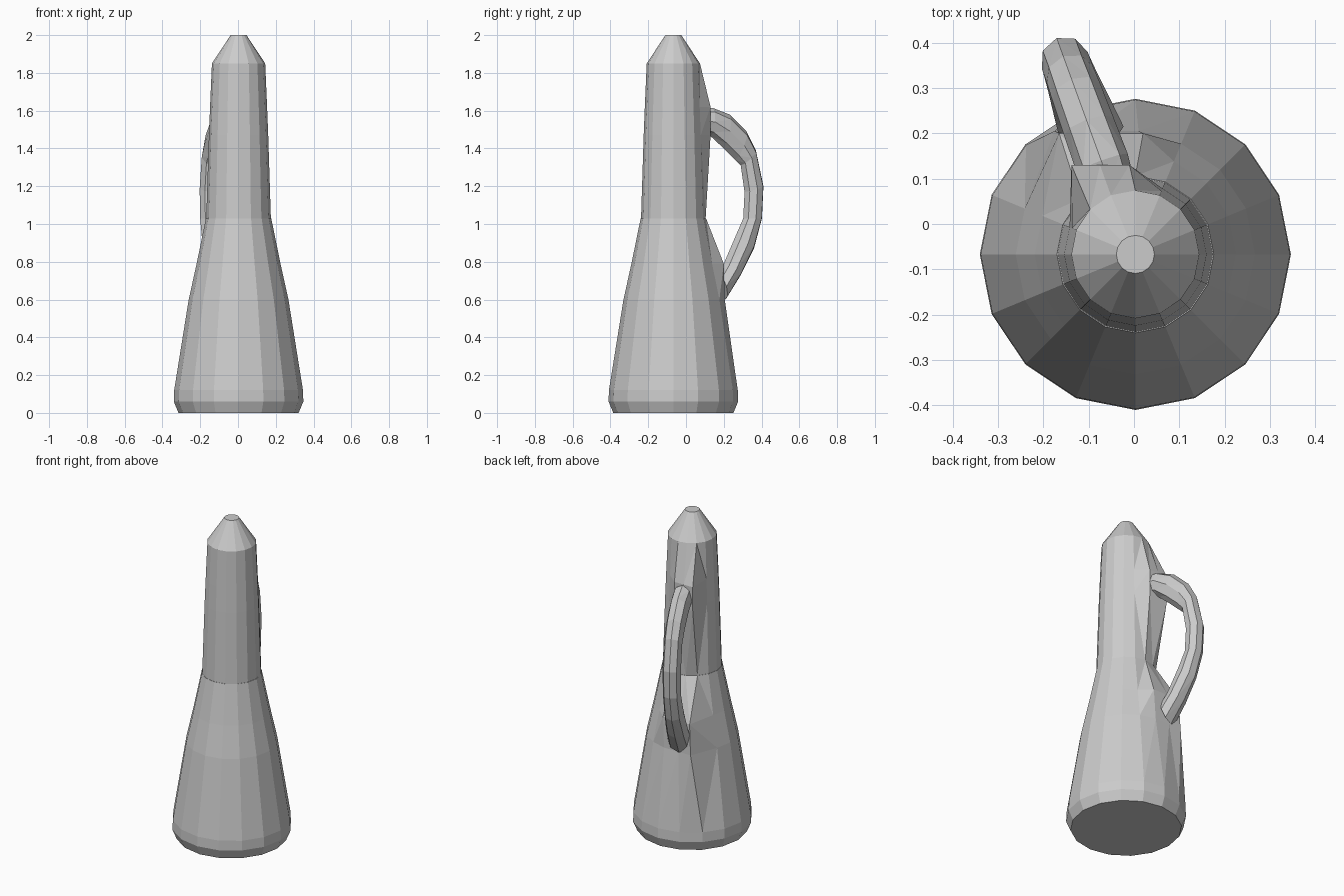
import bpy, bmesh
from math import cos, sin, pi

if "Cube" in bpy.data.objects:
    bpy.data.objects.remove(bpy.data.objects["Cube"])

CX, CY = 0.003, -0.067      # body axis
SIDES = 16


def skin(name, rings):
    """Flat-faced object made by bridging rings and capping both ends."""
    bm = bmesh.new()
    loops = [[bm.verts.new(p) for p in ring] for ring in rings]
    for a, b in zip(loops, loops[1:]):
        n = len(a)
        for i in range(n):
            j = (i + 1) % n
            bm.faces.new((a[i], a[j], b[j], b[i]))
    bm.faces.new(loops[0])
    bm.faces.new(loops[-1])
    bmesh.ops.recalc_face_normals(bm, faces=bm.faces)
    bmesh.ops.triangulate(bm, faces=[f for f in bm.faces if len(f.verts) == 4])
    mesh = bpy.data.meshes.new(name)
    bm.to_mesh(mesh)
    bm.free()
    obj = bpy.data.objects.new(name, mesh)
    bpy.context.collection.objects.link(obj)
    return obj


def body_ring(z, r, bulge=None):
    """Ring of the body; bulge = (y, x list) pulls three points to the handle."""
    pts = []
    for i in range(SIDES):
        a = 2 * pi * i / SIDES
        x, y = CX + r * cos(a), CY + r * sin(a)
        if bulge and i in (4, 5, 6):
            x, y = bulge[1][i - 4], bulge[0]
        pts.append((x, y, z))
    return pts


# flared lower body
upper_join = (0.20, (0.02, -0.085, -0.165))
skin("flared_body", [
    body_ring(0.0, 0.318),
    body_ring(0.06, 0.343),
    body_ring(0.12, 0.341),
    body_ring(0.60, 0.264, (0.205, (0.01, -0.09, -0.175))),
    body_ring(0.79, 0.222, upper_join),
    body_ring(1.03, 0.173),
])

# slim neck with the bump where the handle starts, and the tapered tip
neck_join = (0.13, (-0.01, -0.075, -0.138))
skin("neck_and_tip", [
    body_ring(1.03, 0.171),
    body_ring(1.47, 0.157, neck_join),
    body_ring(1.62, 0.151, neck_join),
    body_ring(1.85, 0.141),
    body_ring(2.0, 0.042),
])

# curved handle: (outer y, z, inner y, z, half width)
handle_profile = [
    (0.09, 1.61, 0.09, 1.48, 0.055),
    (0.14, 1.615, 0.13, 1.465, 0.06),
    (0.23, 1.58, 0.20, 1.40, 0.058),
    (0.32, 1.49, 0.26, 1.34, 0.056),
    (0.37, 1.39, 0.29, 1.31, 0.054),
    (0.41, 1.20, 0.31, 1.17, 0.054),
    (0.402, 1.03, 0.303, 1.03, 0.054),
    (0.36, 0.87, 0.26, 0.93, 0.058),
    (0.29, 0.73, 0.20, 0.79, 0.066),
    (0.21, 0.60, 0.17, 0.74, 0.072),
]
dx, dy = -0.342, 0.94       # direction of the handle seen from above
rings = []
for yo, zo, yi, zi, w in handle_profile:
    ring = []
    for i in range(8):
        a = 2 * pi * i / 8
        t = 0.5 + 0.5 * cos(a)
        d = (yi + (yo - yi) * t - CY) / dy
        z = zi + (zo - zi) * t
        s = w * sin(a)
        ring.append((CX + dx * d + dy * s, CY + dy * d - dx * s, z))
    rings.append(ring)
skin("handle", rings)
